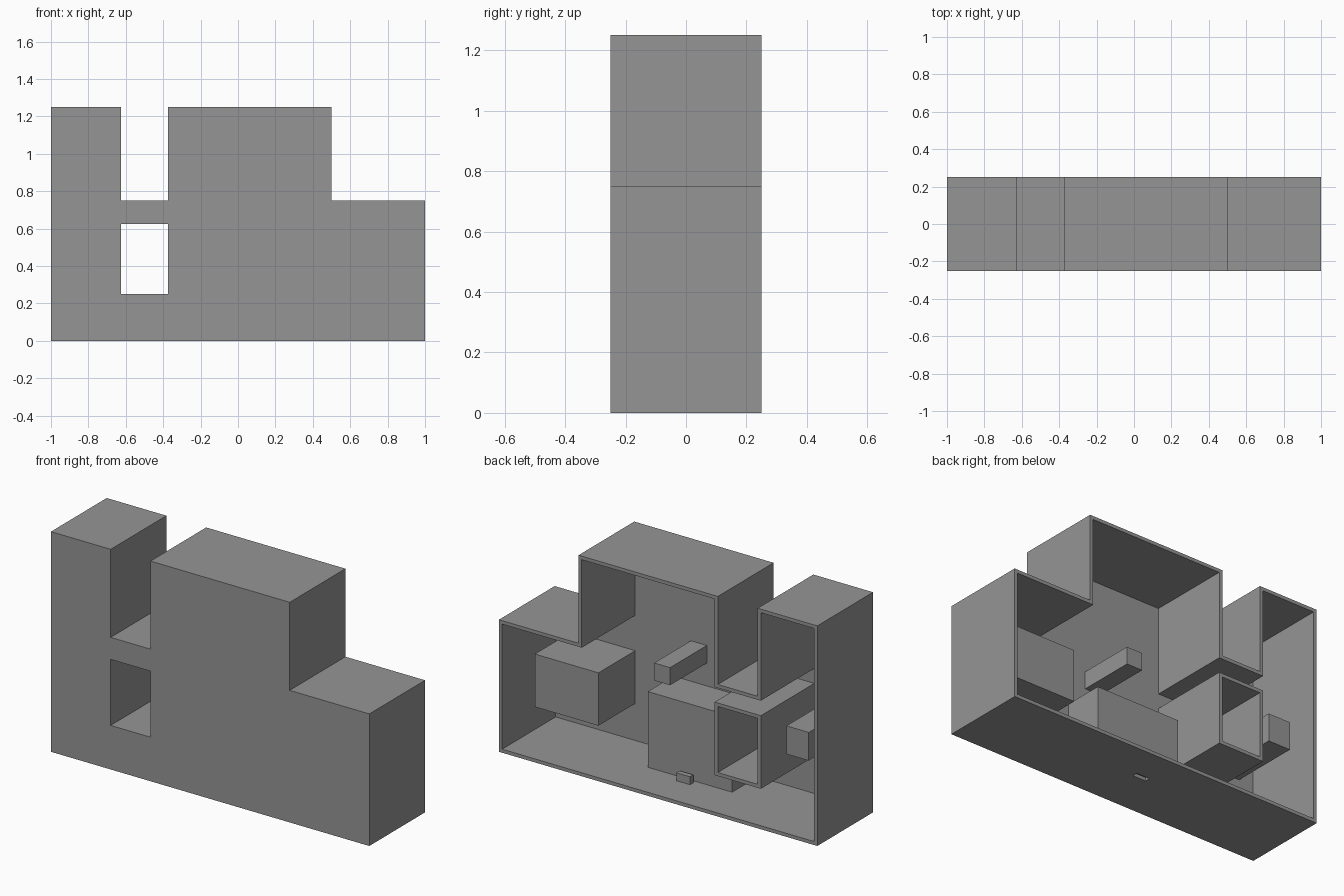
import bpy
import bmesh

if "Cube" in bpy.data.objects:
    bpy.data.objects.remove(bpy.data.objects["Cube"])

T = 0.02            # wall thickness
FRONT, BACK = -0.25, 0.25
INNER = FRONT + T   # inside face of the front panel

grey = bpy.data.materials.new("plain grey")
grey.diffuse_color = (0.3, 0.3, 0.3, 1)
grey.use_nodes = True
grey.node_tree.nodes["Principled BSDF"].inputs["Base Color"].default_value = grey.diffuse_color


def prism(name, outline, y0, y1):
    """Extrude an (x, z) outline from y0 to y1."""
    bm = bmesh.new()
    face = bm.faces.new([bm.verts.new((x, y0, z)) for x, z in outline])
    ext = bmesh.ops.extrude_face_region(bm, geom=[face])
    moved = [v for v in ext["geom"] if isinstance(v, bmesh.types.BMVert)]
    bmesh.ops.translate(bm, verts=moved, vec=(0, y1 - y0, 0))
    bmesh.ops.recalc_face_normals(bm, faces=bm.faces)
    mesh = bpy.data.meshes.new(name)
    bm.to_mesh(mesh)
    bm.free()
    mesh.materials.append(grey)
    obj = bpy.data.objects.new(name, mesh)
    bpy.context.collection.objects.link(obj)
    return obj


def box(name, x0, x1, y0, y1, z0, z1):
    return prism(name, [(x0, z0), (x1, z0), (x1, z1), (x0, z1)], y0, y1)


def cut(obj, cutter):
    cutter.hide_render = True
    cutter.display_type = 'WIRE'
    mod = obj.modifiers.new(cutter.name, 'BOOLEAN')
    mod.operation = 'DIFFERENCE'
    mod.solver = 'EXACT'
    mod.object = cutter


def silhouette(t):
    """Stepped outline with a slot, shrunk inward by t."""
    low, high = 0.75 - t, 1.25 - t
    return [(-1 + t, t), (1 - t, t), (1 - t, low), (0.5 - t, low),
            (0.5 - t, high), (-0.375 + t, high), (-0.375 + t, low),
            (-0.625 - t, low), (-0.625 - t, high), (-1 + t, high)]


# Case: open at the back, with a window and a small port in the floor
case = prism("case", silhouette(0), FRONT, BACK)
cut(case, prism("cavity_cutter", silhouette(T), INNER, BACK + 0.1))
window = box("window_cutter", -0.625, -0.375, FRONT - 0.1, BACK + 0.1, 0.25, 0.625)
cut(case, window)
cut(case, box("port_cutter", -0.06, 0.025, 0.02, 0.05, -0.1, 0.1))

# Tube lining the window through to the back
tube = box("window_tube", -0.625 - T, -0.375 + T, INNER, BACK, 0.25 - T, 0.625 + T)
cut(tube, window)

# Blocks mounted inside the case: x0, x1, y0, y1, z0, z1
for name, *size in [
    ("large_block", -0.29, 0.24, INNER, 0.0, T, 0.45),
    ("side_block", 0.48, 0.88, INNER, 0.1, 0.23, 0.53),
    ("bar_block", 0.03, 0.13, INNER, 0.1, 0.58, 0.68),
    ("tower_block", -0.89, -0.75, INNER, 0.17, 0.425, 0.585),
    ("port_block", -0.06, 0.025, 0.02, 0.05, T, 0.065),
]:
    box(name, *size)
